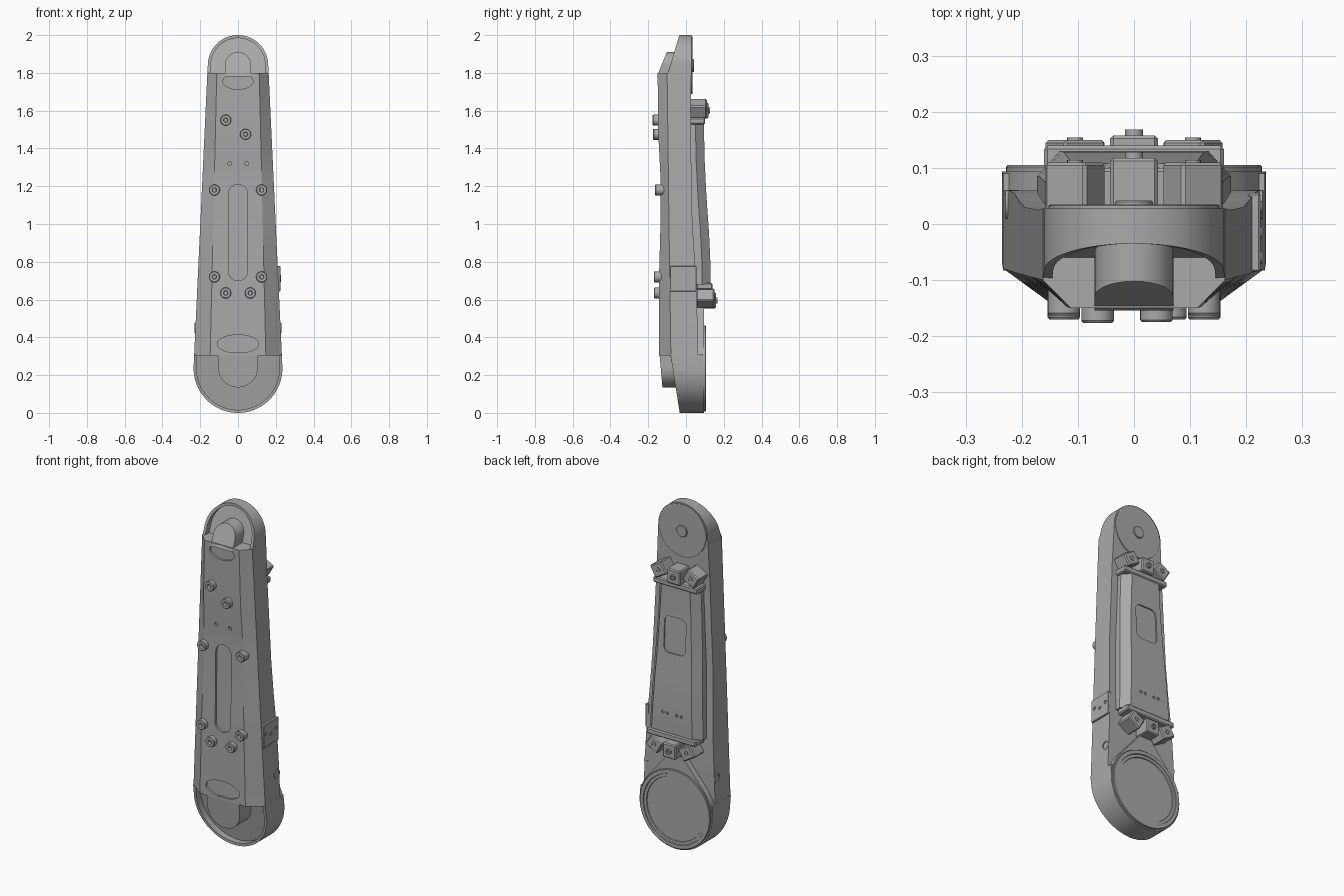
import bpy, bmesh
from math import sin, cos, pi, sqrt, acos, radians
from mathutils import Matrix, Vector

cube = bpy.data.objects.get("Cube")
if cube:
    bpy.data.objects.remove(cube)

grey = bpy.data.materials.new("plain grey")
grey.use_nodes = True
COLOUR = (0.4, 0.4, 0.4, 1)
grey.diffuse_color = COLOUR
grey.node_tree.nodes["Principled BSDF"].inputs["Base Color"].default_value = COLOUR

LOW, BIG = 0.235, 0.235      # lower joint height and radius
HIGH, SMALL = 1.84, 0.16     # upper joint height and radius


def finish(name, bm):
    bmesh.ops.recalc_face_normals(bm, faces=bm.faces)
    mesh = bpy.data.meshes.new(name)
    bm.to_mesh(mesh)
    bm.free()
    mesh.materials.append(grey)
    ob = bpy.data.objects.new(name, mesh)
    bpy.context.collection.objects.link(ob)
    smooth(ob)
    return ob


def smooth(ob):
    bpy.ops.object.select_all(action='DESELECT')
    ob.select_set(True)
    bpy.context.view_layer.objects.active = ob
    bpy.ops.object.shade_smooth_by_angle(angle=radians(28))


def loft(name, rings, cap=True):
    """Skin a list of closed rings of points."""
    bm = bmesh.new()
    rows = [[bm.verts.new(p) for p in ring] for ring in rings]
    n = len(rows[0])
    for a, b in zip(rows, rows[1:]):
        for i in range(n):
            j = (i + 1) % n
            bm.faces.new((a[i], a[j], b[j], b[i]))
    if cap:
        bm.faces.new(rows[0])
        bm.faces.new(rows[-1])
    return finish(name, bm)


def prism(name, outline, front, back):
    """Extrude an (x, z) outline along y; each end may be a function of z."""
    f = front if callable(front) else lambda z: front
    b = back if callable(back) else lambda z: back
    return loft(name, [[(x, e(z), z) for x, z in outline] for e in (f, b)])


def lathe(name, x, z, profile, n=48):
    """Turn a (radius, y) profile about an axis along y."""
    return loft(name, [[(x + r * cos(2 * pi * i / n), y, z + r * sin(2 * pi * i / n))
                        for i in range(n)] for r, y in profile])


def block(name, centre, size, tilt=0, bevel=0.006):
    bm = bmesh.new()
    bmesh.ops.create_cube(bm, size=1)
    bmesh.ops.scale(bm, vec=size, verts=bm.verts)
    bmesh.ops.bevel(bm, geom=bm.edges[:], offset=bevel, segments=1, affect='EDGES')
    bm.transform(Matrix.Translation(centre) @ Matrix.Rotation(tilt, 4, 'Y'))
    return finish(name, bm)


def cut(target, cutter):
    mod = target.modifiers.new("cut", 'BOOLEAN')
    mod.operation, mod.solver, mod.object = 'DIFFERENCE', 'EXACT', cutter
    bpy.context.view_layer.objects.active = target
    bpy.ops.object.modifier_apply(modifier=mod.name)
    bpy.data.objects.remove(cutter)
    smooth(target)


def arc(cz, r, a, b, n=32, rz=None):
    rz = rz or r
    return [(r * cos(a + (b - a) * i / n), cz + rz * sin(a + (b - a) * i / n))
            for i in range(n + 1)]


def ellipse(x, z, rx, rz, n=40):
    return [(px + x, pz) for px, pz in arc(z, rx, 0, 2 * pi, n, rz)[:-1]]


def table(points):
    def f(z):
        if z <= points[0][0]:
            return points[0][1]
        for (a, p), (b, q) in zip(points, points[1:]):
            if z <= b:
                t = (z - a) / (b - a)
                return p + (q - p) * t
        return points[-1][1]
    return f


width = table([(0.246, 0.235), (1.8475, 0.16)])
front = table([(0.3, -0.142), (0.75, -0.142), (1.0, -0.135), (1.25, -0.135), (1.5, -0.148), (1.8, -0.15)])
shoulder = table([(0.3, -0.08), (1.0, -0.09), (1.8, -0.1)])
rear = table([(0.5, 0.06), (0.7, 0.055), (0.9, 0.04), (1.1, 0.03), (1.6, 0.025), (1.8, 0.028)])

# Main housing between the joints
rings = []
for i in range(31):
    z = 0.305 + 1.495 * i / 30
    w, inset = width(z), table([(0.3, 0.085), (1.8, 0.05)])(z)
    half = [(w, rear(z)), (w, shoulder(z)), (w - inset, front(z))]
    rings.append([(x, y, z) for x, y in half] + [(-x, y, z) for x, y in reversed(half)])
housing = loft("housing", rings)

# Shallow front slot, ovals and pin holes
slot = arc(1.16, 0.05, 0, pi, 16) + arc(0.75, 0.05, pi, 2 * pi, 16)
cuts = [slot, ellipse(0, 1.755, 0.08, 0.042), ellipse(0, 0.365, 0.11, 0.048)]
cuts += [ellipse(s * 0.045, 1.32, 0.011, 0.011, 16) for s in (-1, 1)]
for shape in cuts:
    cut(housing, prism("cutter", shape, -0.3, lambda z: front(z) + 0.012))


# Rounded joint ends: recessed floor, raised rim and boss
def joint(name, outline, cz, r, rim, depth, back, boss, boss_front):
    prism(name + "_floor", outline, lambda z: rim(z) + depth, back)
    k = (r - 0.016) / r
    section = []
    for x, z in outline:
        ix, iz = x * k, cz + (z - cz) * k
        section.append([(x, back, z), (x, rim(z), z), (ix, rim(z), iz), (ix, back, iz)])
    loft(name + "_rim", section)
    prism(name + "_boss", boss, boss_front, 0.0)


joint("lower_joint", [(-0.233, 0.31)] + arc(LOW, BIG, pi, 2 * pi, 48) + [(0.233, 0.31)],
      LOW, BIG, lambda z: -0.033 - 0.16 * z, 0.04, 0.09,
      [(-0.105, 0.32)] + arc(0.24, 0.105, pi, 2 * pi) + [(0.105, 0.32)],
      lambda z: -0.125 - 0.09 * (z - 0.14))
joint("upper_joint", [(0.162, 1.79)] + arc(HIGH, SMALL, 0, pi, 48) + [(-0.162, 1.79)],
      HIGH, SMALL, lambda z: -0.035 - 0.3 * (2 - z), 0.035, 0.028,
      [(0.07, 1.78)] + arc(HIGH, 0.07, 0, pi) + [(-0.07, 1.78)],
      lambda z: -0.15 + 0.4 * (z - 1.79))

# Rear drum with pointed neck and dished cover
apex = 0.6
phi = acos(BIG / (apex - LOW))
prism("rear_drum", arc(LOW, BIG, pi / 2 + phi, 2.5 * pi - phi, 60) + [(0, apex)], 0.03, 0.094)
lathe("lower_cover", 0, LOW, [(0.228, 0.08), (0.228, 0.102), (0.225, 0.105), (0.205, 0.105),
                              (0.203, 0.1), (0.187, 0.1), (0.185, 0.095)], 64)

# Upper rear disc with hub
lathe("upper_disc", 0, HIGH, [(0.152, 0.02), (0.152, 0.033), (0.149, 0.035)], 64)
lathe("upper_hub", 0, HIGH, [(0.034, 0.03), (0.034, 0.039), (0.031, 0.042)], 32)

# Curved rear cover with rounded window
spine = table([(0.68, 0.13), (0.8, 0.129), (0.95, 0.122), (1.15, 0.108), (1.35, 0.098), (1.54, 0.095)])
rings = []
for i in range(25):
    z = 0.68 + 0.86 * i / 24
    w, y = width(z) - 0.042, spine(z)
    half = [(w, 0.01), (w, y - 0.045), (w - 0.04, y)]
    rings.append([(x, v, z) for x, v in half] + [(-x, v, z) for x, v in reversed(half)])
cover = loft("rear_cover", rings)
window = []
for q, (sx, sz) in enumerate([(1, 1), (-1, 1), (-1, -1), (1, -1)]):
    for i in range(7):
        a = (q + i / 6) * pi / 2
        window.append((sx * 0.035 + 0.035 * cos(a), 1.25 + sz * 0.07 + 0.035 * sin(a)))
cut(cover, prism("cutter", window, lambda z: spine(z) - 0.008, 0.3))
for s in (-2, -1, 1, 2):
    cut(cover, prism("cutter", ellipse(s * 0.03, 0.8, 0.008, 0.008, 12), 0.122, 0.3))


# Three-piece clamps at each end of the cover
def clamp(name, z, y0, y1, lean, strip_z, strip_w):
    mid, deep = (y0 + y1) / 2, y1 - y0
    block(name + "_strip", (0, mid - 0.005, strip_z), (2 * strip_w, deep - 0.01, 0.035))
    block(name + "_middle", (0, mid + 0.008, z), (0.085, deep, 0.085))
    lathe(name + "_middle_bolt", 0, z, [(0.016, mid), (0.016, y1 + 0.018), (0.009, y1 + 0.018),
                                        (0.009, y1 + 0.01)], 20)
    for side, s in (("left", 1), ("right", -1)):
        block(name + "_" + side, (s * 0.105, mid, z + 0.012), (0.085, deep, 0.075), s * lean)
        lathe(name + "_" + side + "_bolt", s * 0.105, z + 0.012,
              [(0.014, mid), (0.014, y1 + 0.004), (0.008, y1 + 0.004), (0.008, y1)], 20)


clamp("upper_clamp", 1.6, 0.015, 0.11, radians(30), 1.545, 0.145)
clamp("lower_clamp", 0.595, 0.055, 0.15, radians(-30), 0.67, 0.16)

# Socket screws on the front
screws = [(-0.065, 1.55), (0.04, 1.475)]
for s in (-1, 1):
    screws += [(s * 0.125, 1.18), (s * 0.125, 0.72), (s * 0.065, 0.635)]
for x, z in screws:
    y = front(z)
    lathe("front_screw", x, z, [(0.029, y + 0.05), (0.029, y - 0.024), (0.026, y - 0.028),
                                (0.012, y - 0.028), (0.01, y - 0.012)], 24)


# Side plate with three pins, and a round plug on each flank
def turn_sideways(ob, x, y, z, s):
    ob.data.transform(Matrix.Translation((x, y, z)) @ Matrix.Rotation(-s * pi / 2, 4, 'Z'))


block("side_plate", (0.214, -0.015, 0.71), (0.022, 0.14, 0.135), 0, 0.003)
for y, z in [(-0.06, 0.72), (-0.015, 0.705), (0.03, 0.72)]:
    turn_sideways(lathe("plate_pin", 0, 0, [(0.011, 0), (0.011, 0.004), (0.006, 0.004), (0.006, 0.001)], 16),
                  0.224, y, z, 1)
for s in (1, -1):
    turn_sideways(lathe("side_plug", 0, 0, [(0.026, -0.02), (0.026, 0.004), (0.02, 0.004), (0.02, 0.0)], 24),
                  s * width(0.45), 0.035, 0.45, s)
